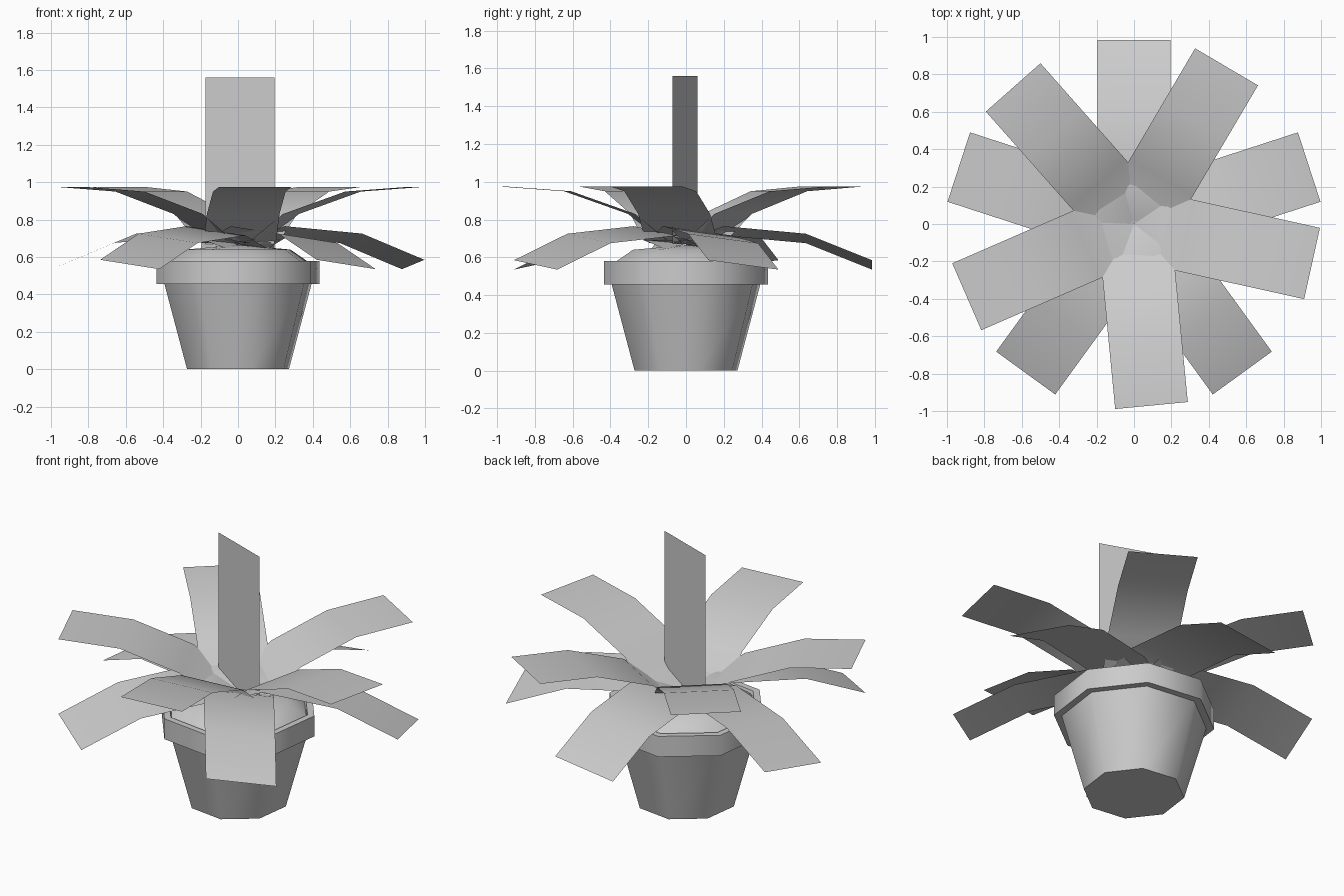
import bpy, bmesh, math
from mathutils import Vector, Matrix

cube = bpy.data.objects.get("Cube")
if cube:
    bpy.data.objects.remove(cube, do_unlink=True)

grey = bpy.data.materials.new("light_grey")
grey.use_nodes = True
colour = (0.6, 0.6, 0.6, 1)
grey.diffuse_color = colour
grey.node_tree.nodes["Principled BSDF"].inputs["Base Color"].default_value = colour

SIDES = 8
TURN = math.radians(15)
LEAF_WIDTH = 0.39


def finish(name, bm, angle):
    """Turn a bmesh into a smooth-shaded object with sharp creases."""
    mesh = bpy.data.meshes.new(name)
    bm.to_mesh(mesh)
    bm.free()
    mesh.materials.append(grey)
    obj = bpy.data.objects.new(name, mesh)
    bpy.context.collection.objects.link(obj)
    bpy.ops.object.select_all(action='DESELECT')
    obj.select_set(True)
    bpy.context.view_layer.objects.active = obj
    bpy.ops.object.shade_smooth_by_angle(angle=math.radians(angle))
    return obj


def lathe(name, profile, angle=50):
    """Spin (radius, height) points into eight-sided rings; radius 0 closes."""
    bm = bmesh.new()
    rings = []
    for r, z in profile:
        if r == 0:
            rings.append([bm.verts.new((0, 0, z))] * SIDES)
            continue
        rings.append([bm.verts.new((r * math.cos(TURN + math.tau * i / SIDES),
                                    r * math.sin(TURN + math.tau * i / SIDES), z))
                      for i in range(SIDES)])
    for low, high in zip(rings, rings[1:]):
        for i in range(SIDES):
            j = (i + 1) % SIDES
            corners = [low[i], low[j], high[j], high[i]]
            bm.faces.new(list(dict.fromkeys(corners)))
    return finish(name, bm, angle)


def leaf(name, profile, degrees, roll=0.0):
    """Bent strip following (distance, height) points, lower on its left edge by roll."""
    bm = bmesh.new()
    half = LEAF_WIDTH / 2
    rows = [[bm.verts.new((r, side * half, z - side * roll)) for side in (-1, 1)]
            for r, z in profile]
    for a, b in zip(rows, rows[1:]):
        bm.faces.new((a[0], b[0], b[1], a[1]))
    bm.transform(Matrix.Rotation(math.radians(degrees), 4, 'Z'))
    return finish(name, bm, 60)


# Pot with an overhanging rim, and the mounded soil inside it
lathe("pot", [(0, 0), (0.282, 0), (0.407, 0.455), (0.45, 0.455), (0.45, 0.58),
              (0.41, 0.58), (0.40, 0.55)])
lathe("soil", [(0.405, 0.555), (0.38, 0.58), (0.29, 0.64), (0, 0.665)])

# Lower ring of drooping leaves, each rolled to one side
drooping = [(0, 0.67), (0.2, 0.74), (0.635, 0.70), (0.985, 0.56)]
# Upper ring of rising leaves
rising = [(0.01, 0.675), (0.115, 0.69), (0.29, 0.83), (0.63, 0.95), (0.975, 0.975)]
for k in range(5):
    leaf(f"lower_leaf_{k + 1}", drooping, 18 + 72 * k, 0.025)
    leaf(f"upper_leaf_{k + 1}", rising, 59.5 + 72 * k)

# Upright centre leaf
bm = bmesh.new()
along = Vector((0.185, -0.066, 0))
middle = Vector((0.01, -0.005, 0))
rows = [[bm.verts.new(middle + along * side + Vector((0, 0, z))) for side in (-1, 1)]
        for z in (0.67, 0.97, 1.27, 1.56)]
for a, b in zip(rows, rows[1:]):
    bm.faces.new((a[0], a[1], b[1], b[0]))
finish("centre_leaf", bm, 60)
